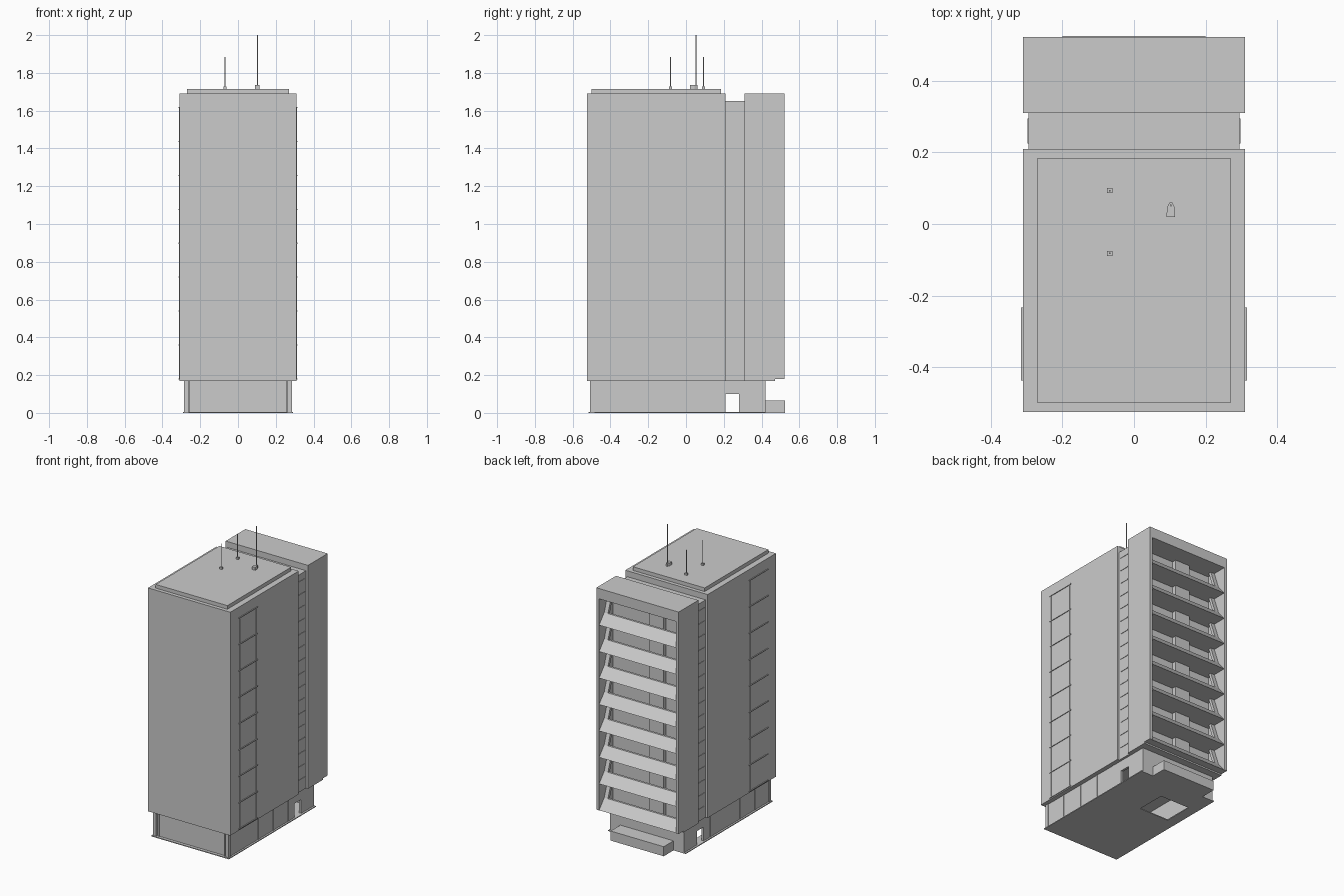
import bpy, bmesh
from mathutils import Vector

if "Cube" in bpy.data.objects:
    bpy.data.objects.remove(bpy.data.objects["Cube"])


def finish(name, bm):
    bmesh.ops.recalc_face_normals(bm, faces=bm.faces)
    me = bpy.data.meshes.new(name)
    bm.to_mesh(me)
    bm.free()
    ob = bpy.data.objects.new(name, me)
    bpy.context.collection.objects.link(ob)
    return ob


def boxes(name, items):
    """items: (x0, x1, y0, y1, z0, z1) boxes joined in one object"""
    bm = bmesh.new()
    for x0, x1, y0, y1, z0, z1 in items:
        vs = bmesh.ops.create_cube(bm, size=1)["verts"]
        for v in vs:
            v.co = Vector(((x0 + x1) / 2 + v.co.x * (x1 - x0),
                           (y0 + y1) / 2 + v.co.y * (y1 - y0),
                           (z0 + z1) / 2 + v.co.z * (z1 - z0)))
    return finish(name, bm)


def extrusions(name, profiles):
    """profiles: (x0, x1, [(y, z), ...]) prisms along x"""
    bm = bmesh.new()
    for x0, x1, pts in profiles:
        f = bm.faces.new([bm.verts.new((x0, y, z)) for y, z in pts])
        r = bmesh.ops.extrude_face_region(bm, geom=[f])
        for v in r["geom"]:
            if isinstance(v, bmesh.types.BMVert):
                v.co.x = x1
        if not f.is_valid or f not in bm.faces:
            continue
    return finish(name, bm)


def cylinder(name, x, y, r, z0, z1, n=8):
    bpy.ops.mesh.primitive_cylinder_add(vertices=n, radius=r, depth=z1 - z0,
                                        location=(x, y, (z0 + z1) / 2))
    bpy.context.object.name = name


def both(x0, x1, *rest):
    """a box and its mirror image across x = 0"""
    return [(x0, x1, *rest), (-x1, -x0, *rest)]


FLOOR, Z0, N = 0.18, 0.18, 8

# Main tower, roof slab and the narrower link behind it
boxes("main_tower", [(-.31, .31, -.525, .21, .17, 1.69)])
boxes("roof_slab", [(-.27, .27, -.50, .185, 1.69, 1.715)])
boxes("link_block", [(-.295, .295, .21, .31, .17, 1.65)])
boxes("link_ledges", [b for i in range(16)
                      for b in both(.295, .298, .225, .295, .25 + .09 * i, .254 + .09 * i)])

# Window bay strips on both side walls
strips = []
for i in range(9):
    z = Z0 - .003 + .1795 * i
    strips += both(.309, .315, -.437, -.233, z, z + .006)
for y in (-.424, -.247):
    strips += both(.309, .313, y - .003, y + .003, .18, 1.615)
boxes("window_bay_frames", strips)

# Rear block: rear wall, side walls, top fascia and bottom
boxes("rear_wall", [(-.31, .31, .31, .37, .17, 1.69)])
boxes("rear_side_walls", both(.29, .31, .37, .47, .17, 1.69) + both(.29, .31, .47, .522, .18, 1.69))
boxes("rear_top", [(-.29, .29, .37, .522, 1.62, 1.69)])
boxes("rear_bottom", [(-.29, .29, .37, .47, .17, .18)])

# Balconies with leaning parapets, leaning end piers and a projecting bay
slabs, piers, bays = [], [], []
for i in range(N):
    z = Z0 + FLOOR * i
    slabs.append((-.29, .29, [(.37, z), (.52, z), (.465, z + .065), (.45, z + .065),
                              (.49, z + .015), (.37, z + .015)]))
    lean = [(.465, z + .065), (.425, z + FLOOR), (.405, z + FLOOR), (.445, z + .065)]
    piers += [(-.29, -.262, lean), (.262, .29, lean)]
    bays.append((-.11, 0, .37, .40, z + .015, z + FLOOR))
extrusions("balcony_parapets", slabs)
extrusions("balcony_piers", piers)
boxes("balcony_bays", bays)

# Ground plate with an opening
boxes("ground_plate", [(-.292, .292, -.515, .06, 0, .006), (0, .292, .06, .26, 0, .006),
                       (-.292, -.22, .06, .26, 0, .006), (-.292, .292, .26, .42, 0, .006)])

# Ground floor walls, with a side passage on the right
boxes("base_walls", [
    (-.26, .26, -.495, -.48, .006, .17),
    (-.28, .28, .40, .42, .006, .17),
    (-.28, -.265, -.495, .21, .006, .17),
    (-.28, -.265, .28, .42, .006, .17),
    (-.28, -.265, .21, .28, .10, .17),
    (.265, .28, -.495, .21, .006, .17),
    (.265, .28, .28, .42, .006, .17),
    (.265, .28, .21, .28, .10, .17)])
posts = both(.262, .285, -.508, -.485, .006, .17) + both(.245, .25, -.50, -.49, .006, .17)
for y in (-.34, -.18, -.02, .14):
    posts += both(.279, .283, y - .003, y + .003, .006, .17)
boxes("base_posts", posts)
boxes("rear_porch", [(-.2, .2, .42, .525, 0, .065)])

# Rooftop antennas
for y in (-.082, .093):
    boxes("antenna_foot", [(-.076, -.06, y - .007, y + .007, 1.715, 1.728)])
    cylinder("antenna_mast", -.068, y, .0025, 1.72, 1.885)
bm = bmesh.new()
f = bm.faces.new([bm.verts.new((x, y, 1.715)) for x, y in
                  [(.091, .02), (.115, .02), (.114, .045), (.107, .06), (.099, .06), (.092, .045)]])
top = bmesh.ops.extrude_face_region(bm, geom=[f])["geom"]
for v in top:
    if isinstance(v, bmesh.types.BMVert):
        v.co.z += .02
finish("tall_antenna_foot", bm)
cylinder("tall_antenna_mast", .103, .052, .003, 1.72, 2.0)
